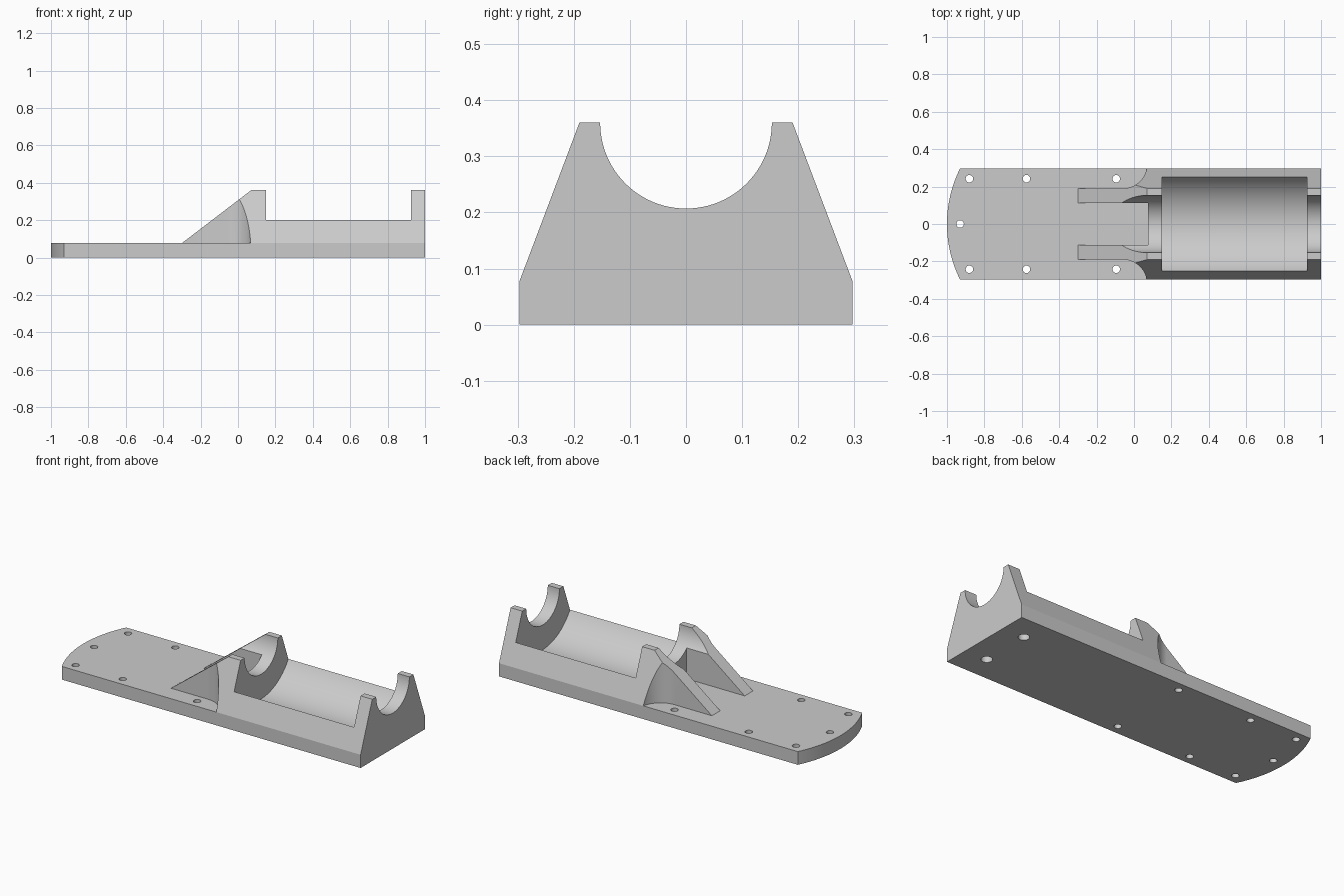
import bpy, bmesh
from math import sin, cos, asin, pi, radians

cube = bpy.data.objects.get("Cube")
if cube:
    bpy.data.objects.remove(cube, do_unlink=True)

grey = bpy.data.materials.new("plain grey")
grey.use_nodes = True
grey.diffuse_color = (0.6, 0.6, 0.6, 1)
grey.node_tree.nodes["Principled BSDF"].inputs["Base Color"].default_value = (0.6, 0.6, 0.6, 1)

# Main sizes
WIDTH, PLATE, TOP = 0.297, 0.077, 0.36
RIB_IN, RIB_OUT = 0.113, 0.19


def prism(name, points, axis, lo, hi):
    """Extrude a 2D outline along an axis; the outline uses the other two axes in order."""
    def place(p, t):
        c = list(p)
        c.insert("xyz".index(axis), t)
        return c
    bm = bmesh.new()
    face = bm.faces.new([bm.verts.new(place(p, lo)) for p in points])
    grown = bmesh.ops.extrude_face_region(bm, geom=[face])
    shift = place((0, 0), hi - lo)
    bmesh.ops.translate(bm, vec=shift, verts=[v for v in grown["geom"] if isinstance(v, bmesh.types.BMVert)])
    bmesh.ops.recalc_face_normals(bm, faces=bm.faces)
    mesh = bpy.data.meshes.new(name)
    bm.to_mesh(mesh)
    bm.free()
    ob = bpy.data.objects.new(name, mesh)
    bpy.context.collection.objects.link(ob)
    mesh.materials.append(grey)
    return ob


def arc(cx, cy, r, a0, a1, n):
    return [(cx + r * cos(a0 + (a1 - a0) * i / n), cy + r * sin(a0 + (a1 - a0) * i / n)) for i in range(n + 1)]


def circle(cx, cy, r, n):
    return arc(cx, cy, r, 0, 2 * pi, n)[:-1]


def carve(target, tool, operation="DIFFERENCE"):
    bpy.context.view_layer.objects.active = target
    mod = target.modifiers.new(tool.name, "BOOLEAN")
    mod.operation, mod.solver, mod.object = operation, "EXACT", tool
    bpy.ops.object.modifier_apply(modifier=mod.name)
    bpy.data.objects.remove(tool, do_unlink=True)


# Full-length tapered body
half = [(WIDTH, 0), (WIDTH, PLATE), (RIB_OUT, TOP)]
body = prism("cradle_mount", half + [(-y, z) for y, z in reversed(half)], "x", -1.2, 1)

# Plan outline with the bowed front end
bow = 0.665
swing = asin(WIDTH / bow)
outline = arc(bow - 1, 0, bow, pi - swing, pi + swing, 48)
outline += [(outline[-1][0], -0.4), (1.1, -0.4), (1.1, 0.4), (outline[0][0], 0.4)]
carve(body, prism("plan_outline", outline, "z", -0.1, 0.6), "INTERSECT")

# Sloped top of the ribs
slope = [(-1.2, PLATE), (-0.3, PLATE), (0.07, TOP), (0.07, 0.6), (-1.2, 0.6)]
carve(body, prism("rib_slope", slope, "y", -0.5, 0.5))

# Clearance outside each rib, with a rounded inner corner
fillet = arc(-0.06, RIB_OUT + 0.13, 0.13, -pi / 2, radians(-10), 24)
side = [(-1.2, RIB_OUT)] + fillet + [(fillet[-1][0], 0.4), (-1.2, 0.4)]
for s in (1, -1):
    carve(body, prism("rib_clearance", [(x, s * y) for x, y in side], "z", PLATE, 0.6))

# Gap between the ribs
gap = [(-1.2, -RIB_IN), (0.075, -RIB_IN), (0.075, RIB_IN), (-1.2, RIB_IN)]
carve(body, prism("rib_gap", gap, "z", PLATE, 0.6))

# Narrow groove through both supports, and the wide cavity between them
carve(body, prism("groove", circle(0, TOP, 0.153, 96), "x", -0.8, 1.2))
carve(body, prism("cavity", circle(0, TOP, 0.297, 128), "x", 0.15, 0.925))

# Screw holes through the plate
holes = [(x, s * 0.242) for x in (-0.88, -0.575, -0.095) for s in (1, -1)] + [(-0.93, 0)]
for x, y in holes:
    carve(body, prism("screw_hole", circle(x, y, 0.02, 32), "z", -0.1, 0.2))

# Blind holes under the far support
for s in (1, -1):
    carve(body, prism("blind_hole", circle(0.86, s * 0.148, 0.03, 32), "z", -0.1, 0.06))

bpy.ops.object.select_all(action="DESELECT")
body.select_set(True)
bpy.context.view_layer.objects.active = body
bpy.ops.object.shade_smooth_by_angle(angle=radians(20))
